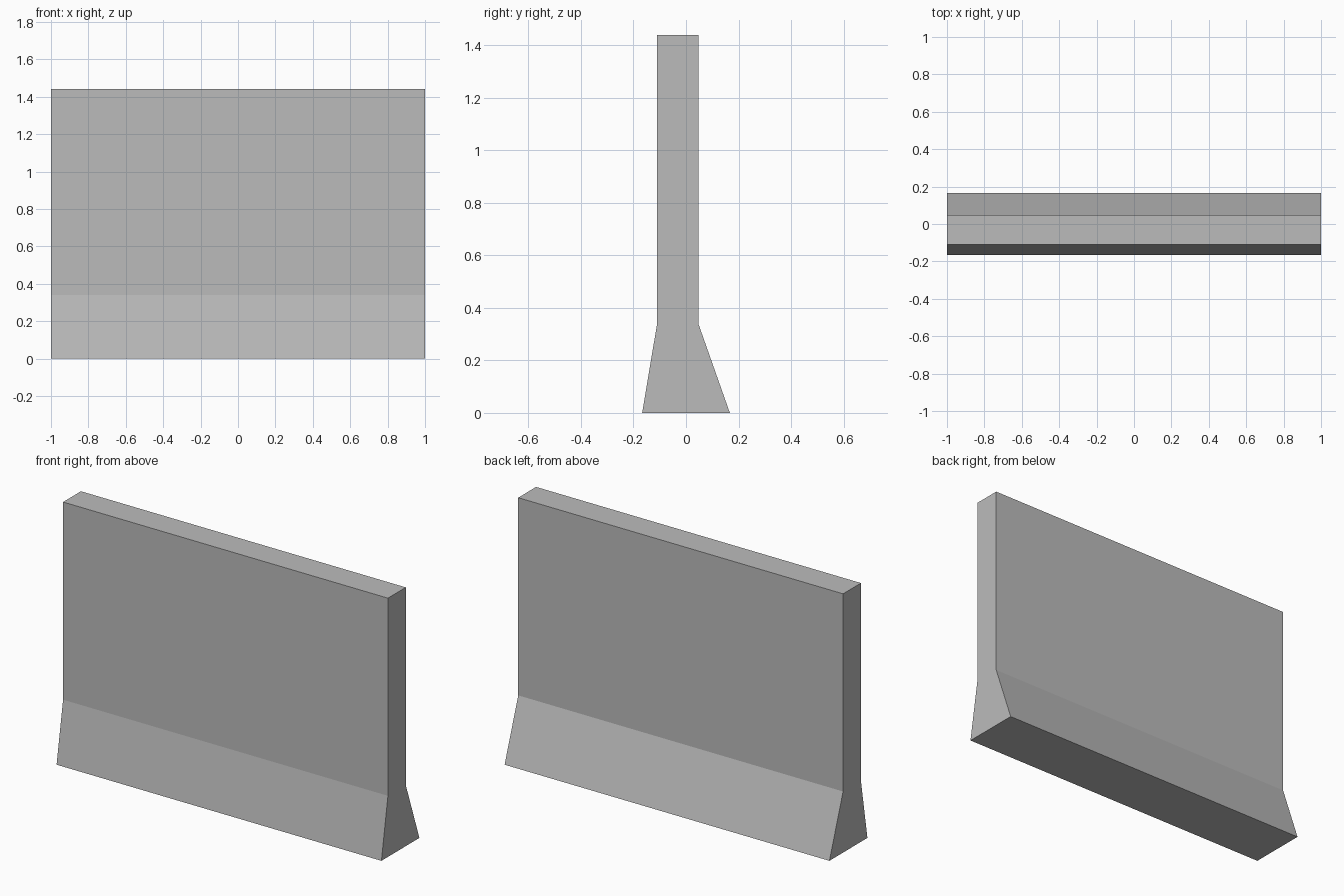
import bpy
import bmesh

cube = bpy.data.objects.get("Cube")
if cube:
    bpy.data.objects.remove(cube, do_unlink=True)

# Plain concrete colour
concrete = bpy.data.materials.new("concrete_grey")
concrete.use_nodes = True
colour = (0.5, 0.5, 0.5, 1)
concrete.diffuse_color = colour
concrete.node_tree.nodes["Principled BSDF"].inputs["Base Color"].default_value = colour

# Wall cross-section (y, z): flared foot, straight upright
profile = [(-0.167, 0), (0.167, 0), (0.047, 0.34),
           (0.047, 1.44), (-0.11, 1.44), (-0.11, 0.34)]

# Sweep the cross-section along x
bm = bmesh.new()
end = bm.faces.new([bm.verts.new((-1, y, z)) for y, z in profile])
swept = bmesh.ops.extrude_face_region(bm, geom=[end], use_keep_orig=True)
moved = [v for v in swept["geom"] if isinstance(v, bmesh.types.BMVert)]
bmesh.ops.translate(bm, verts=moved, vec=(2, 0, 0))
bmesh.ops.recalc_face_normals(bm, faces=bm.faces)

mesh = bpy.data.meshes.new("barrier_wall")
bm.to_mesh(mesh)
bm.free()
mesh.materials.append(concrete)
wall = bpy.data.objects.new("barrier_wall", mesh)
bpy.context.collection.objects.link(wall)
